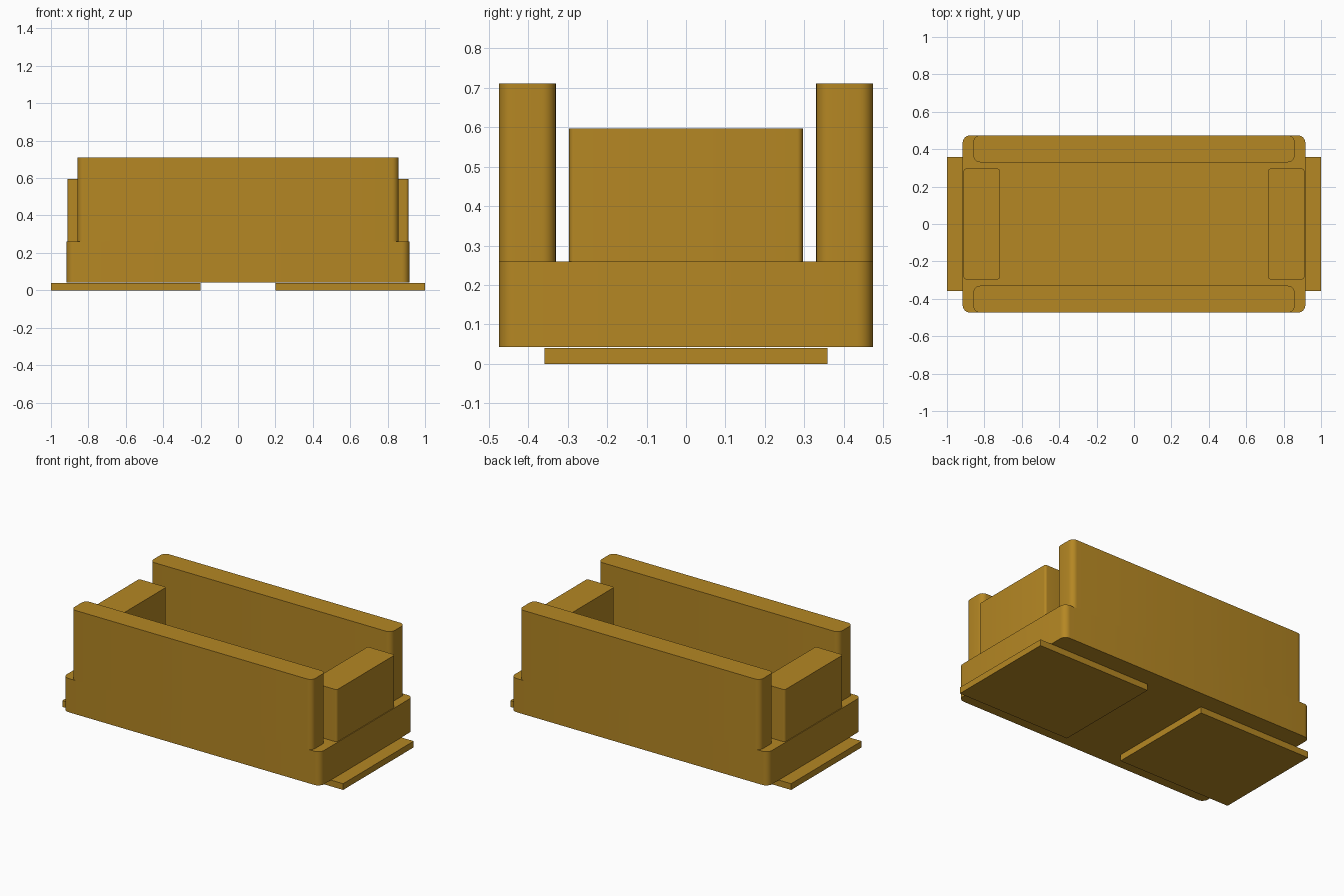
import bpy
import bmesh
import math

cube = bpy.data.objects.get("Cube")
if cube:
    bpy.data.objects.remove(cube, do_unlink=True)

# Single ochre material
ochre = bpy.data.materials.new("ochre")
ochre.use_nodes = True
colour = (0.46, 0.242, 0.017, 1.0)
ochre.diffuse_color = colour
ochre.node_tree.nodes["Principled BSDF"].inputs["Base Color"].default_value = colour


def block(name, x, y, z, radius=0.0):
    """Box spanning the given (min, max) ranges, with rounded vertical edges."""
    bm = bmesh.new()
    bmesh.ops.create_cube(bm, size=1.0)
    for v in bm.verts:
        v.co = [(r[0] + r[1]) / 2 + c * (r[1] - r[0]) for c, r in zip(v.co, (x, y, z))]
    if radius:
        upright = [e for e in bm.edges
                   if abs(e.verts[0].co.z - e.verts[1].co.z) > 1e-4]
        bmesh.ops.bevel(bm, geom=upright, offset=radius, segments=6,
                        profile=0.5, affect='EDGES')
    mesh = bpy.data.meshes.new(name)
    bm.to_mesh(mesh)
    bm.free()
    mesh.materials.append(ochre)
    obj = bpy.data.objects.new(name, mesh)
    bpy.context.collection.objects.link(obj)
    bpy.ops.object.select_all(action='DESELECT')
    obj.select_set(True)
    bpy.context.view_layer.objects.active = obj
    bpy.ops.object.shade_smooth_by_angle(angle=math.radians(30))
    return obj


def span(side, inner, outer):
    """Range from inner to outer on the chosen side of the centre."""
    return tuple(sorted((side * inner, side * outer)))


# Solid base tray
block("base", (-0.916, 0.916), (-0.474, 0.474), (0.043, 0.26), 0.04)

# Tall long walls at front and back
for name, side in (("front_wall", -1), ("back_wall", 1)):
    block(name, (-0.858, 0.858), span(side, 0.33, 0.474), (0.26, 0.711), 0.035)

# Lower end blocks and the thin foot plates beneath them
for name, side in (("right", -1), ("left", 1)):
    block(name + "_end_block", span(side, 0.717, 0.911), (-0.296, 0.296),
          (0.26, 0.596), 0.014)
    block(name + "_foot_plate", span(side, 0.2, 1.0), (-0.359, 0.359), (0.0, 0.04))
